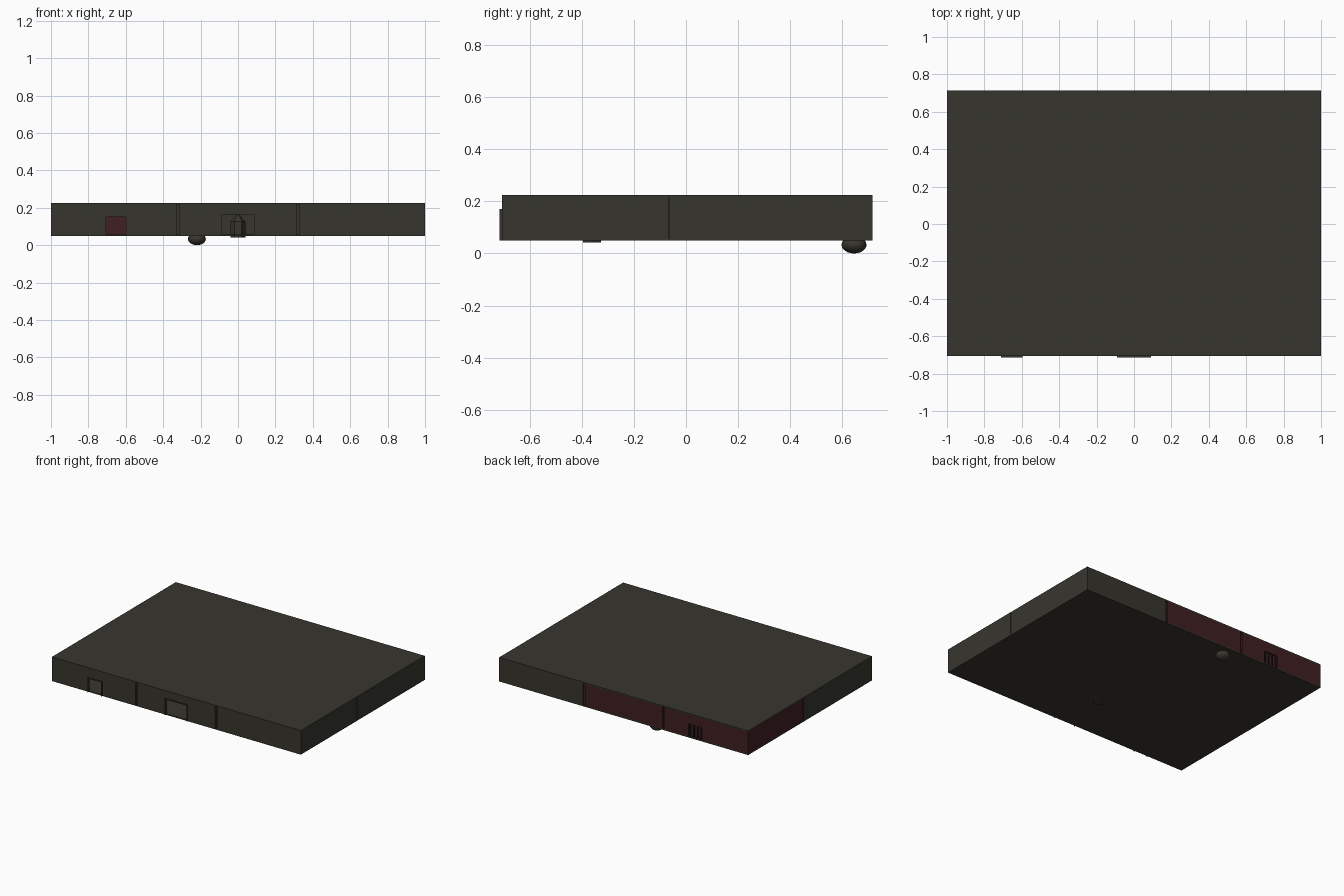
import bpy, math

if "Cube" in bpy.data.objects:
    bpy.data.objects.remove(bpy.data.objects["Cube"])

def material(name, rgb):
    m = bpy.data.materials.new(name)
    m.diffuse_color = (*rgb, 1)
    m.use_nodes = True
    m.node_tree.nodes["Principled BSDF"].inputs["Base Color"].default_value = m.diffuse_color
    return m

STONE = material("dark olive stone", (0.038, 0.036, 0.027))
RED = material("dark red plaster", (0.052, 0.014, 0.015))
IRON = material("black iron", (0.012, 0.012, 0.011))

def box(name, x0, x1, y0, y1, z0, z1, mat=STONE):
    bpy.ops.mesh.primitive_cube_add(size=1, location=((x0 + x1) / 2, (y0 + y1) / 2, (z0 + z1) / 2))
    o = bpy.context.object
    o.name = name
    o.scale = (x1 - x0, y1 - y0, z1 - z0)
    bpy.ops.object.transform_apply(location=False, rotation=False)
    o.data.materials.append(mat)
    return o

T = 0.012                       # wall thickness
X, F, B = 1.0, -0.707, 0.715    # outer faces: sides, front, back
Z0, Z1 = 0.05, 0.225            # underside and roof top
LO, HI = Z0 + 0.008, Z1 - 0.008
G = 0.008                       # half width of joints between wall panels

def wall(name, x0, x1, y0, y1, mat=STONE, door=None):
    """Wall running along x, with an optional doorway (left, right, top)."""
    if not door:
        box(name, x0, x1, y0, y1, LO, HI, mat)
        return
    a, b, top = door
    box(name + "_left", x0, a, y0, y1, LO, HI, mat)
    box(name + "_right", b, x1, y0, y1, LO, HI, mat)
    box(name + "_lintel", a, b, y0, y1, top, HI, mat)

# floor and roof slabs
box("floor_slab", -X, X, F, B, Z0, LO)
box("roof_slab", -X, X, F, B, HI, Z1)

# front, back and corridor walls, one panel per room
rooms = [("left", -X, -0.32 - G), ("middle", -0.32 + G, 0.32 - G), ("right", 0.32 + G, X)]
front_doors = {"left": (-0.705, -0.60, 0.15), "middle": (-0.085, 0.085, 0.165)}
cell = (-0.63, -0.52, 0.15)
for side, x0, x1 in rooms:
    red = STONE if side == "right" else RED
    wall(side + "_front_wall", x0, x1, F, F + T, STONE, front_doors.get(side))
    wall(side + "_back_wall", x0, x1, B - T, B, red, cell if side == "left" else None)
    inner = (-0.73, -0.58, 0.165) if side == "left" else None
    wall(side + "_front_corridor_wall", x0, x1, -0.08, -0.068, STONE, inner)
    wall(side + "_back_corridor_wall", x0, x1, 0.068, 0.08, red, inner)

# partitions between rooms, set back behind the panel joints
for x in (-0.32, 0.32):
    box("front_partition", x - G, x + G, F + T, -0.068, LO, HI)
    box("back_partition", x - G, x + G, 0.068, B - T, LO, HI, RED if x < 0 else STONE)

# side walls with a recessed joint each
for side, x0, x1, joint, back_mat in (("left", -X, -X + T, 0.08, RED), ("right", X - T, X, -0.072, STONE)):
    box(side + "_side_wall_front", x0, x1, F + T, joint - G, LO, HI)
    box(side + "_side_wall_back", x0, x1, joint + G, B - T, LO, HI, back_mat)
    inset = T if side == "left" else -T
    box(side + "_side_joint", x0 + inset, x1 + inset, joint - 0.02, joint + 0.02, LO, HI)

# thin raised frames around the front doorways
for a, b, top in front_doors.values():
    for x0, x1, z0, z1 in ((a - 0.005, a, Z0, top), (b, b + 0.005, Z0, top), (a - 0.005, b + 0.005, top, top + 0.005)):
        box("door_frame", x0, x1, -0.715, F + T, z0, z1)

# barred cell opening in the back wall
box("cell_backing", -0.64, -0.51, B - T - 0.006, B - T, LO, 0.16, RED)
for i in range(4):
    x = -0.62 + i * 0.03
    box("cell_bar", x - 0.004, x + 0.004, B - 0.01, B - 0.003, LO, 0.15, IRON)

# six-sided monument in the middle front room
bpy.ops.mesh.primitive_cylinder_add(vertices=6, radius=0.04, depth=0.085, location=(0, -0.36, 0.0845), rotation=(0, 0, math.pi / 2))
o = bpy.context.object
o.name = "monument_base"
o.data.materials.append(STONE)
bpy.ops.mesh.primitive_cone_add(vertices=6, radius1=0.04, depth=0.045, location=(0, -0.36, 0.1495), rotation=(0, 0, math.pi / 2))
o = bpy.context.object
o.name = "monument_cap"
o.data.materials.append(STONE)

# flattened ball sunk through the floor near the back wall
bpy.ops.mesh.primitive_uv_sphere_add(segments=24, ring_count=12, radius=1, location=(-0.22, 0.645, 0.033))
o = bpy.context.object
o.name = "floor_boulder"
o.scale = (0.048, 0.048, 0.033)
bpy.ops.object.transform_apply(location=False, rotation=False)
o.data.materials.append(STONE)
bpy.ops.object.shade_smooth_by_angle()
